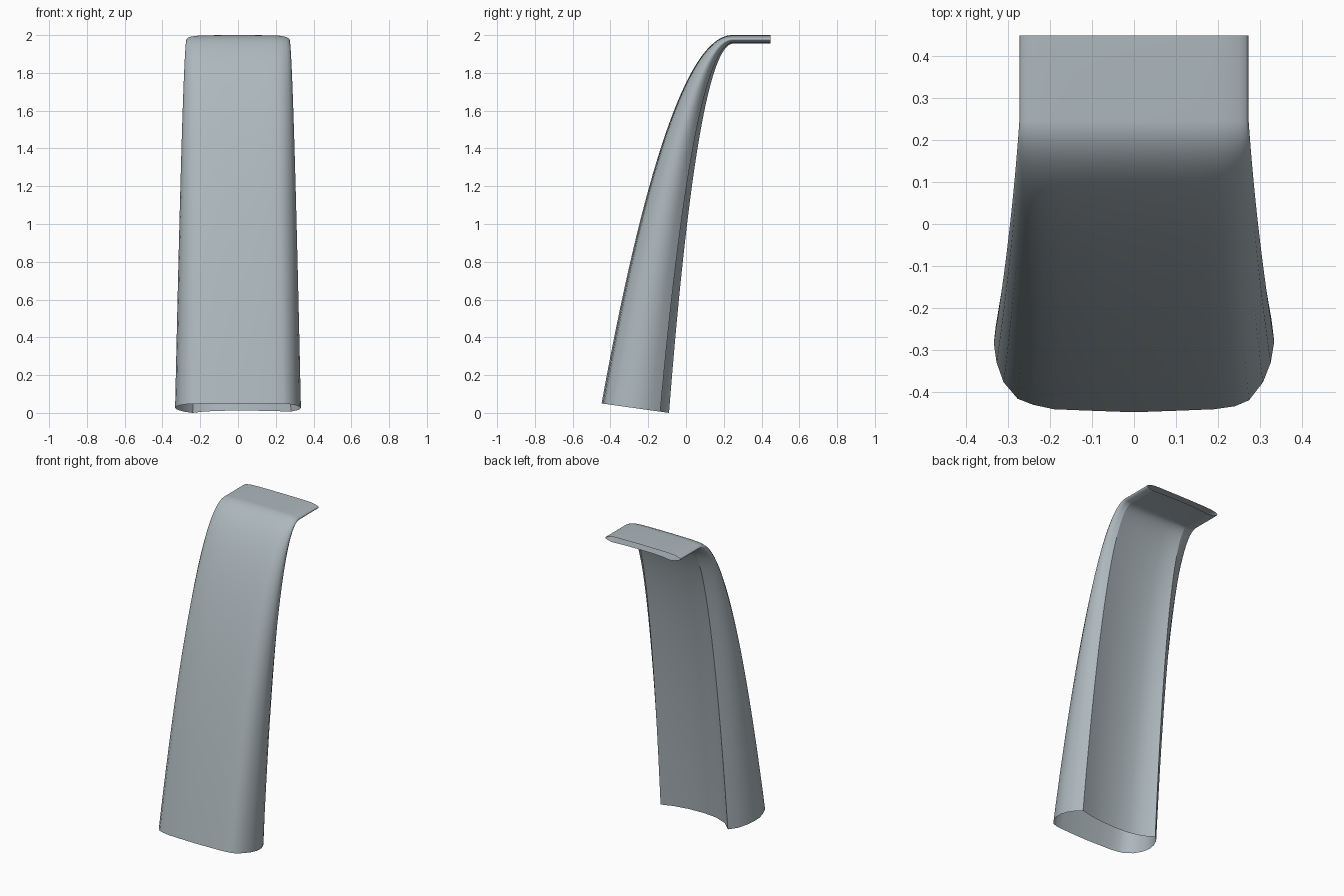
import bpy, bmesh, math

if "Cube" in bpy.data.objects:
    bpy.data.objects.remove(bpy.data.objects["Cube"])

# Cross-section: x as share of half width, depth from front (0) to back (1)
profile = [
    (0, 0), (.3, .01), (.57, .02), (.72, .04), (.82, .08), (.92, .20),
    (.975, .33), (1, .47), (.98, .62), (.93, .74), (.84, .87),
    (.6, .81), (.3, .77), (0, .76), (-.3, .78), (-.55, .86),
    (-.72, 1), (-.85, .88), (-.94, .72), (-.985, .58), (-1, .46),
    (-.98, .33), (-.93, .20), (-.83, .09), (-.72, .05), (-.57, .02), (-.3, .01),
]
seams = (10, 16)


def arc(a, ctrl, b, t):
    """Point on a parabolic arc."""
    return [(1 - t) ** 2 * p + 2 * t * (1 - t) * c + t * t * q
            for p, c, q in zip(a, ctrl, b)]


# Side-view stations: front and back parabolas, then the flat tip
steps = 36
stations = []
for k in range(steps + 1):
    t = 1 - (1 - k / steps) ** 1.2
    front = arc((-.447, .05), (-.092, 2), (.245, 2), t)
    back = arc((-.09, 0), (.064, 1.955), (.25, 1.955), t)
    stations.append((*front, *back, .333 - .085 * t + .024 * t * t))
stations.append((.447, 2, .447, 1.955, .272))

# Curved hollow panel, open at both ends
bm = bmesh.new()
rings = [[bm.verts.new((u * hw, fy + (by - fy) * v, fz + (bz - fz) * v))
          for u, v in profile] for fy, fz, by, bz, hw in stations]
n = len(profile)
for low, high in zip(rings, rings[1:]):
    for i in range(n):
        j = (i + 1) % n
        face = bm.faces.new((low[i], low[j], high[j], high[i]))
        face.smooth = True
    for i in seams:
        bm.edges.get((low[i], high[i])).smooth = False

mesh = bpy.data.meshes.new("curved_shell")
bm.to_mesh(mesh)
bm.free()
shell = bpy.data.objects.new("curved_shell", mesh)
bpy.context.collection.objects.link(shell)

grey = bpy.data.materials.new("blue_grey")
grey.diffuse_color = (.42, .48, .51, 1)
grey.use_nodes = True
grey.node_tree.nodes["Principled BSDF"].inputs["Base Color"].default_value = grey.diffuse_color
mesh.materials.append(grey)
